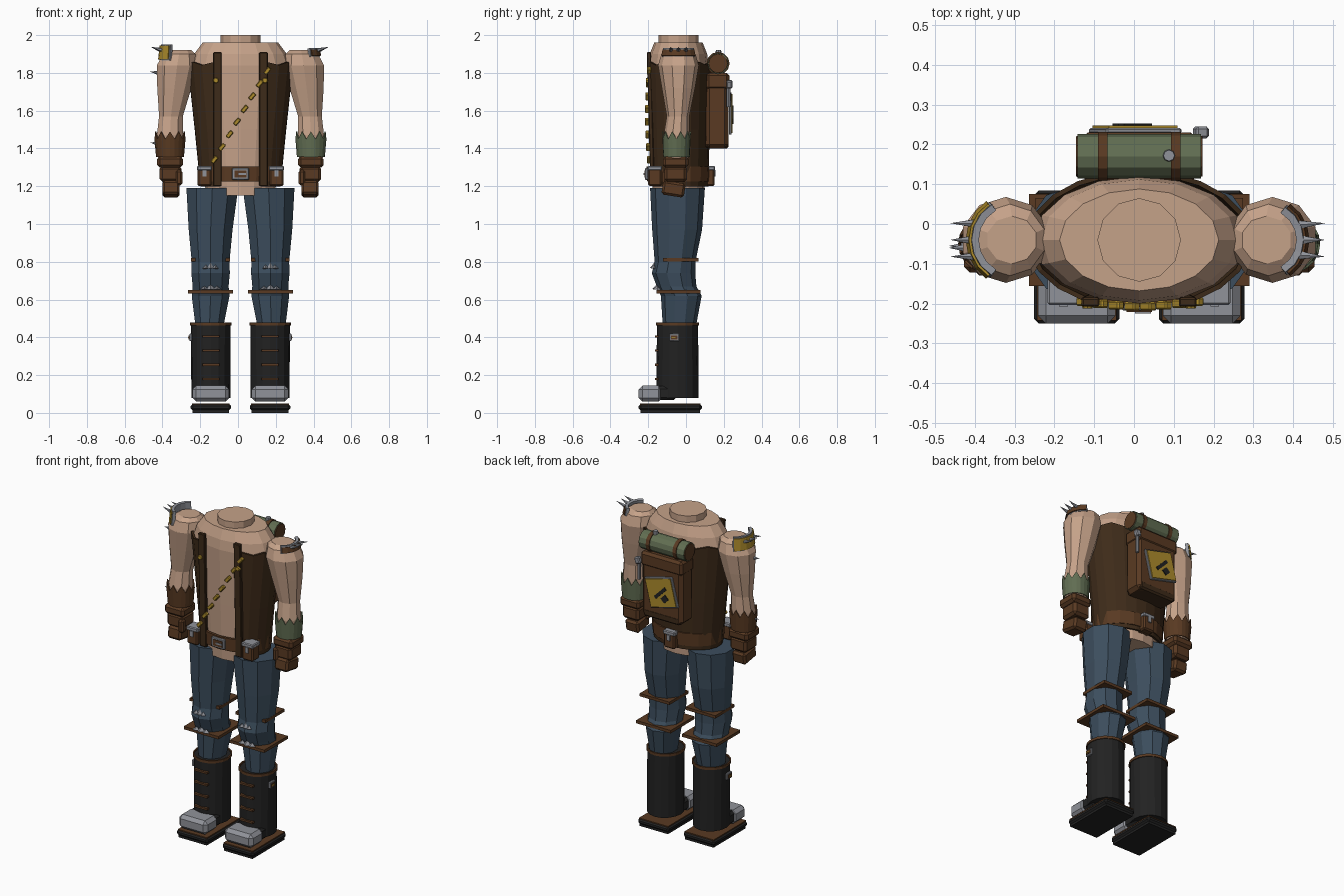
import bpy, bmesh
from math import sin, cos, radians, sqrt
from mathutils import Vector, Matrix

if "Cube" in bpy.data.objects:
    bpy.data.objects.remove(bpy.data.objects["Cube"])

CX, CY = 0.013, -0.04   # body axis


def material(name, r, g, b):
    m = bpy.data.materials.new(name)
    m.use_nodes = True
    m.diffuse_color = (r, g, b, 1)
    m.node_tree.nodes["Principled BSDF"].inputs["Base Color"].default_value = (r, g, b, 1)
    return m


skin = material("skin", 0.56, 0.36, 0.25)
denim = material("denim", 0.045, 0.075, 0.11)
hide = material("dark_hide", 0.048, 0.024, 0.010)
leather = material("leather", 0.10, 0.042, 0.016)
black = material("black_rubber", 0.016, 0.016, 0.016)
steel = material("steel", 0.28, 0.29, 0.32)
gold = material("gold", 0.42, 0.26, 0.025)
olive = material("olive", 0.12, 0.155, 0.085)


def finish(name, bm, mat, bevel=0, thick=0):
    bmesh.ops.recalc_face_normals(bm, faces=bm.faces)
    me = bpy.data.meshes.new(name)
    bm.to_mesh(me)
    bm.free()
    me.materials.append(mat)
    ob = bpy.data.objects.new(name, me)
    bpy.context.collection.objects.link(ob)
    if thick:
        mod = ob.modifiers.new("thickness", "SOLIDIFY")
        mod.thickness, mod.offset = thick, 0
    if bevel:
        mod = ob.modifiers.new("bevel", "BEVEL")
        mod.width, mod.segments = bevel, 1
    return ob


def box(name, loc, size, mat, bevel=0, rot=None):
    bm = bmesh.new()
    bmesh.ops.create_cube(bm, size=1)
    m = Matrix.Translation(loc)
    if rot:
        m = m @ Matrix.Rotation(radians(rot[1]), 4, rot[0])
    bmesh.ops.transform(bm, matrix=m @ Matrix.Diagonal((*size, 1)), verts=bm.verts)
    return finish(name, bm, mat, bevel)


def rod(name, a, b, r1, r2, mat, sides=8):
    a, b = Vector(a), Vector(b)
    bm = bmesh.new()
    bmesh.ops.create_cone(bm, cap_ends=True, segments=sides, radius1=r1, radius2=r2, depth=(b - a).length)
    m = Matrix.Translation((a + b) / 2) @ (b - a).to_track_quat('Z', 'Y').to_matrix().to_4x4()
    bmesh.ops.transform(bm, matrix=m, verts=bm.verts)
    return finish(name, bm, mat)


def loft(name, rings, sides, mat, start=-90, span=360, jag=0, thick=0):
    """Skin rings of (z, x, y, rx, ry); a partial span leaves an open shell."""
    bm = bmesh.new()
    closed = span == 360
    count = sides if closed else sides + 1
    rows = []
    for k, (z, x, y, rx, ry) in enumerate(rings):
        row = []
        for i in range(count):
            t = radians(start + span * i / sides)
            dz = jag * (-1) ** i if k == len(rings) - 1 else 0
            row.append(bm.verts.new((x + rx * cos(t), y + ry * sin(t), z + dz)))
        rows.append(row)
    for lo, hi in zip(rows, rows[1:]):
        for i in range(sides):
            j = (i + 1) % count
            bm.faces.new((lo[i], lo[j], hi[j], hi[i]))
    if closed and not thick:
        bm.faces.new(rows[0])
        bm.faces.new(rows[-1])
    return finish(name, bm, mat, thick=thick)


def body(z, rx, ry):
    return (z, CX, CY, rx, ry)


# Torso and neck
loft("torso", [body(1.15, .18, .135), body(1.25, .195, .14), body(1.5, .225, .15),
               body(1.84, .265, .16), body(1.90, .245, .152), body(1.96, .2, .128)], 16, skin)
loft("neck", [body(1.95, .105, .105), body(2.0, .105, .105)], 12, skin)

# Open vest with front edging
loft("vest", [body(1.2, .208, .152), body(1.5, .238, .16), body(1.85, .277, .17)],
     18, hide, start=-60, span=300, jag=.008, thick=.012)
for s in (-1, 1):
    box("vest_edging", (CX + s * .122, -.187, 1.555), (.045, .022, .71), hide, .004, ('X', 1.5))
    rod("vest_stud", (CX + s * .13, -.2, 1.76), (CX + s * .13, -.212, 1.76), .016, .012, gold)

# Diagonal row of cartridges
for i in range(8):
    f = i / 7
    box("cartridge", (-.125 + .28 * f, -.195 - .012 * sin(3.14 * f), 1.34 + .47 * f),
        (.042, .022, .022), gold, .004, ('Y', -50))

# Belt, buckle and pouches
loft("belt", [body(1.225, .212, .158), body(1.305, .216, .162)], 16, leather, thick=.014)
box("belt_buckle", (CX, -.209, 1.265), (.09, .016, .062), steel, .004)
box("buckle_centre", (CX, -.217, 1.265), (.064, .008, .038), leather)
box("buckle_pin", (CX + .01, -.222, 1.265), (.04, .006, .01), steel)
for x, y, side in ((CX - .19, -.165, -1), (CX + .19, -.165, -1), (CX, .115, 1)):
    box("belt_pouch", (x, y, 1.25), (.075, .07, .1), leather, .008)
    box("pouch_flap", (x, y, 1.295), (.08, .076, .025), steel, .005)
    box("pouch_clasp", (x, y + side * .038, 1.268), (.022, .008, .035), steel)

# Legs and boots
for s in (-1, 1):
    def at(d):
        return CX + s * d
    lx = at(.158)
    loft("trouser_leg", [(.46, lx + s * .006, -.035, .078, .088), (.62, lx, -.025, .105, .108),
                         (.67, lx, -.05, .1, .105), (.74, lx, -.066, .107, .115), (.8, lx, -.058, .105, .108),
                         (.97, lx, -.047, .122, .132), (1.19, at(.149), -.045, .144, .145)], 10, denim)
    box("knee_strap_upper", (lx, -.028, .81), (.205, .186, .018), leather)
    box("knee_strap_lower", (lx, -.04, .642), (.238, .232, .018), leather)
    # torn knee patches
    for z, w, y in ((.772, .075, -.172), (.66, .1, -.154)):
        for k in (-1, 0, 1):
            h = .024 if k == 0 else .012
            rod("knee_tear", (lx + k * w / 3, y, z - .008), (lx + k * w / 3, y + .004, z + h), w / 4, 0, steel, 4)

    bx = at(.157)
    loft("boot_shaft", [(.08, bx, -.045, .103, .112), (.47, bx, -.045, .105, .109)], 16, black)
    loft("boot_rim", [(.462, bx, -.045, .106, .11), (.478, bx, -.045, .106, .11)], 16, leather, thick=.008)
    box("boot_foot", (bx, -.12, .105), (.18, .14, .075), black, .015)
    box("boot_sole", (bx, -.083, .03), (.215, .335, .036), black, .012)
    box("sole_tread", (bx, -.083, .008), (.195, .315, .016), black)
    box("welt", (bx, -.083, .044), (.2, .32, .012), leather)
    box("toe_cap", (bx, -.188, .102), (.195, .125, .085), steel, .02)
    for z in (.18, .255, .33, .405):
        box("boot_lace", (bx, -.155, z), (.09, .02, .012), leather)
    box("boot_buckle", (at(.263), -.062, .4), (.014, .05, .04), steel, .003)
    box("boot_buckle_centre", (at(.271), -.062, .4), (.006, .034, .022), leather)
    box("boot_buckle_pin", (at(.274), -.066, .4), (.005, .022, .006), gold)

# Arms, cuffs and fists
for s, cuff in ((-1, leather), (1, olive)):
    def at(d):
        return CX + s * d
    loft("arm", [(1.35, at(.373), -.05, .066, .062), (1.47, at(.373), -.05, .073, .068),
                 (1.57, at(.368), -.042, .066, .06), (1.72, at(.35), -.04, .095, .088),
                 (1.84, at(.335), -.04, .113, .108), (1.9, at(.325), -.04, .09, .09),
                 (1.92, at(.32), -.04, .064, .06)], 10, skin)
    loft("forearm_cuff", [(1.355, at(.373), -.05, .071, .067), (1.47, at(.373), -.05, .079, .073)],
         20, cuff, jag=.02, thick=.006)
    box("glove_wrist", (at(.373), -.055, 1.328), (.135, .135, .06), leather, .015)
    box("glove_palm", (at(.37), -.055, 1.265), (.115, .12, .085), leather, .015)
    box("glove_fingers", (at(.368), -.066, 1.185), (.092, .12, .075), leather, .012, ('X', -9))
    box("glove_thumb", (at(.325), -.105, 1.245), (.035, .04, .08), leather, .01)

# Curved shoulder plates with spikes
for s, face, r, z0, z1 in ((-1, gold, .102, 1.865, 1.95), (1, leather, .094, 1.885, 1.93)):
    sx = CX + s * .318
    start = 120 if s < 0 else -60
    loft("shoulder_plate", [(z0, sx, CY, r, r), (z1, sx, CY, r - .008, r - .008)],
         6, steel, start, 120, thick=.018)
    loft("shoulder_plate_face", [(z0 + .006, sx, CY, r + .013, r + .013), (z1 - .006, sx, CY, r + .005, r + .005)],
         6, face, start + 4, 112, thick=.006)
    for k in (-1, 0, 1):
        t = radians(k * 24)
        p = Vector((s * cos(t), sin(t), .12))
        c = Vector((sx, CY, (z0 + z1) / 2))
        rod("shoulder_spike", c + p * r, c + Vector((s * (r + .055), k * .042, .03)), .012, 0, steel, 6)

# Small spikes on the right sleeve
for z, y in ((1.8, -.06), (1.425, -.055)):
    rod("arm_spike", (-.42, y, z), (-.465, y, z + .006), .012, 0, steel, 6)

# Backpack
box("backpack", (CX, .165, 1.6), (.28, .12, .4), leather, .02)
box("backpack_flap", (CX, .168, 1.755), (.288, .125, .09), leather, .015)
box("backpack_base", (CX, .165, 1.425), (.25, .122, .05), hide, .01)

# Bedroll with end caps and straps
rod("bedroll", (CX - .155, .17, 1.85), (CX + .155, .17, 1.85), .056, .056, olive, 12)
for s in (-1, 1):
    rod("bedroll_end", (CX + s * .154, .17, 1.85), (CX + s * .159, .17, 1.85), .052, .05, leather, 12)
    rod("bedroll_strap", (CX + s * .092 - .012, .17, 1.85), (CX + s * .092 + .012, .17, 1.85), .061, .061, leather, 12)
rod("strap_knob", (.088, .172, 1.9), (.088, .172, 1.922), .016, .014, steel)

# Metal sign on the pack
box("sign_backing", (CX - .01, .234, 1.585), (.195, .014, .185), steel, .004, ('Y', 14))
box("sign_face", (CX - .01, .243, 1.585), (.178, .008, .168), gold, 0, ('Y', 14))
box("sign_mark", (CX - .01, .249, 1.585), (.1, .006, .02), black, 0, ('Y', 45))
box("sign_mark_head", (CX - .04, .249, 1.555), (.04, .006, .036), black, 0, ('Y', 45))

# Tool hung on the pack's side
rod("tool_handle", (.165, .225, 1.62), (.165, .225, 1.74), .01, .01, steel)
box("tool_head", (.168, .23, 1.74), (.034, .03, .04), steel, .006, ('Y', 15))
